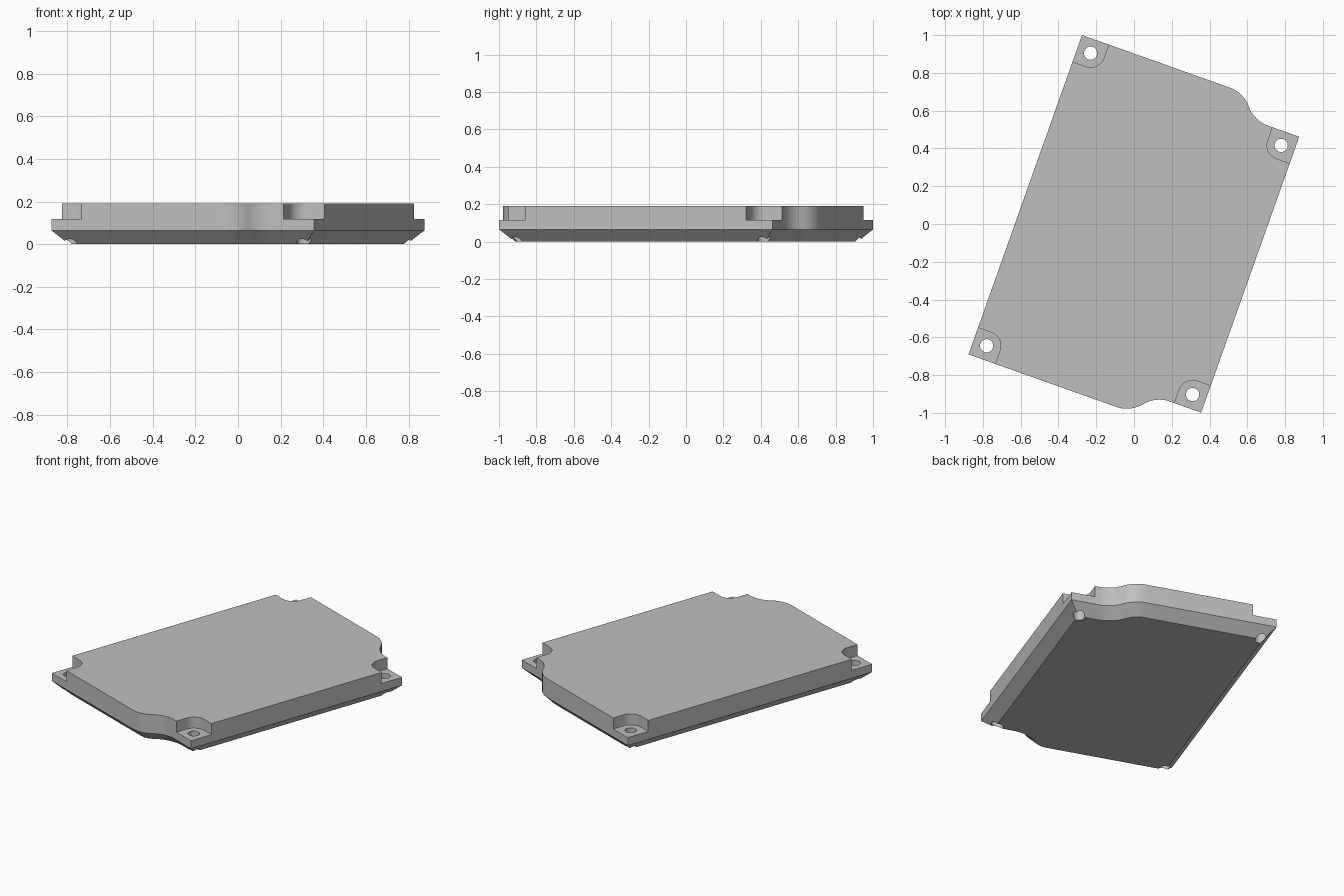
import bpy, bmesh, math

# Default object removal
if "Cube" in bpy.data.objects:
    bpy.data.objects.remove(bpy.data.objects["Cube"], do_unlink=True)

LEFT, RIGHT = -0.594, 0.67        # straight long sides
LONG, SHORT = 0.897, 0.775        # half lengths before and after the S step
STEP_A, STEP_B = 0.236, 0.494     # where the S step starts and ends
CHAMFER, TAB_TOP, TOP = 0.065, 0.117, 0.19
TAB, HOLE = 0.15, 0.035

grey = bpy.data.materials.new("light_grey")
grey.use_nodes = True
colour = (0.52, 0.52, 0.52, 1)
grey.diffuse_color = colour
grey.node_tree.nodes["Principled BSDF"].inputs["Base Color"].default_value = colour


def arc(cx, cy, r, start, end, n=12):
    angles = [math.radians(start + (end - start) * i / n) for i in range(n + 1)]
    return [(cx + r * math.cos(a), cy + r * math.sin(a)) for a in angles]


def outline(inset):
    """Case outline with an S step at both ends, offset inwards."""
    w, h = STEP_B - STEP_A, LONG - SHORT
    r = (w * w + h * h) / (4 * h)
    sweep = math.degrees(math.asin(w / (2 * r)))
    half = [(LEFT + inset, LONG - inset)]
    half += arc(STEP_A, LONG - r, r - inset, 90, 90 - sweep)
    half += arc(STEP_B, SHORT + r, r + inset, 270 - sweep, 270)[1:]
    half.append((RIGHT - inset, SHORT - inset))
    return half + [(x, -y) for x, y in reversed(half)]


def loft(name, layers):
    """Closed solid through matching outlines, each given with its height."""
    bm = bmesh.new()
    rings = [[bm.verts.new((x, y, z)) for x, y in pts] for pts, z in layers]
    for low, high in zip(rings, rings[1:]):
        for i in range(len(low)):
            j = (i + 1) % len(low)
            bm.faces.new((low[i], low[j], high[j], high[i]))
    bm.faces.new(rings[0])
    bm.faces.new(rings[-1])
    bmesh.ops.recalc_face_normals(bm, faces=bm.faces)
    mesh = bpy.data.meshes.new(name)
    bm.to_mesh(mesh)
    bm.free()
    mesh.materials.append(grey)
    obj = bpy.data.objects.new(name, mesh)
    bpy.context.collection.objects.link(obj)
    return obj


def cut(target, cutter):
    cutter.hide_render = True
    mod = target.modifiers.new("cut", "BOOLEAN")
    mod.operation, mod.solver, mod.object = "DIFFERENCE", "EXACT", cutter
    bpy.context.view_layer.objects.active = target
    bpy.ops.object.modifier_apply(modifier=mod.name)
    bpy.data.objects.remove(cutter, do_unlink=True)


# Case body with a chamfered underside
case = loft("case_body", [(outline(CHAMFER), 0), (outline(0), CHAMFER), (outline(0), TOP)])

# Recessed mounting tabs with through holes at the four corners
mid = TAB / 2
pocket = [(-0.05, -0.05), (TAB, -0.05)] + arc(mid, mid, mid, 0, 90) + [(-0.05, TAB)]
hole = arc(mid, mid, HOLE, 0, 360, 32)[:-1]
for x, y in ((LEFT, LONG), (LEFT, -LONG), (RIGHT, SHORT), (RIGHT, -SHORT)):
    sx, sy = -math.copysign(1, x), -math.copysign(1, y)
    place = lambda pts: [(x + sx * a, y + sy * b) for a, b in pts]
    cut(case, loft("tab_cutter", [(place(pocket), TAB_TOP), (place(pocket), TOP + 0.1)]))
    cut(case, loft("hole_cutter", [(place(hole), -0.1), (place(hole), TOP + 0.05)]))

# Turn the case into position
case.rotation_euler.z = math.radians(-19.57)
case.location = (-0.016, -0.044, 0)
bpy.ops.object.select_all(action="DESELECT")
case.select_set(True)
bpy.context.view_layer.objects.active = case
bpy.ops.object.shade_smooth_by_angle(angle=math.radians(25))
